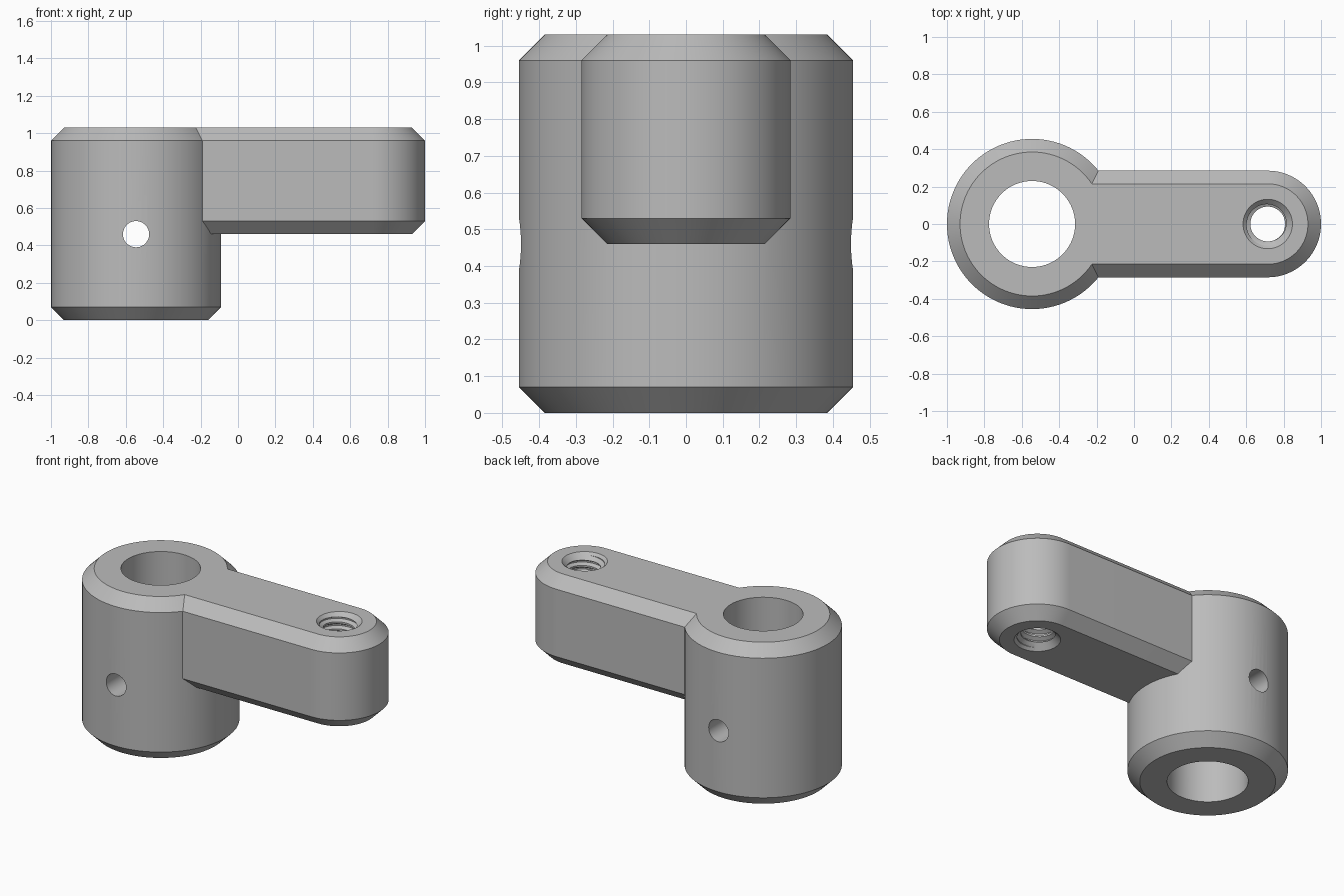
import bpy, bmesh, math

HUB_X, PIN_X = -0.545, 0.715
TOP, ARM_BOTTOM, CHAMFER = 1.03, 0.46, 0.07
SEGMENTS = 96

if "Cube" in bpy.data.objects:
    bpy.data.objects.remove(bpy.data.objects["Cube"])

metal = bpy.data.materials.new("plain_grey")
metal.use_nodes = True
grey = (0.5, 0.5, 0.5, 1)
metal.diffuse_color = grey
metal.node_tree.nodes["Principled BSDF"].inputs["Base Color"].default_value = grey


def finish(name, bm, helper=False):
    bmesh.ops.recalc_face_normals(bm, faces=bm.faces)
    mesh = bpy.data.meshes.new(name)
    bm.to_mesh(mesh)
    bm.free()
    mesh.materials.append(metal)
    obj = bpy.data.objects.new(name, mesh)
    bpy.context.collection.objects.link(obj)
    obj.hide_render = helper
    return obj


def loft(name, outline, levels, helper=False):
    """Skin a closed outline through (radius, z) levels and cap both ends."""
    bm = bmesh.new()
    rings = [[bm.verts.new((x, y, z)) for x, y in outline(r)] for r, z in levels]
    for low, high in zip(rings, rings[1:]):
        for i in range(len(low)):
            bm.faces.new((low[i - 1], low[i], high[i], high[i - 1]))
    bm.faces.new(rings[0])
    bm.faces.new(rings[-1])
    return finish(name, bm, helper)


def circle(cx):
    def outline(r):
        angles = [math.tau * i / SEGMENTS for i in range(SEGMENTS)]
        return [(cx + r * math.cos(a), r * math.sin(a)) for a in angles]
    return outline


def arm_outline(r):
    half = SEGMENTS // 2
    angles = [math.pi * (i / half - 0.5) for i in range(half + 1)]
    nose = [(PIN_X + r * math.cos(a), r * math.sin(a)) for a in angles]
    return [(HUB_X, -r)] + nose + [(HUB_X, r)]


def chamfered(r, bottom):
    return [(r - CHAMFER, bottom), (r, bottom + CHAMFER),
            (r, TOP - CHAMFER), (r - CHAMFER, TOP)]


def thread_cutter(minor, major, pitch, bottom, turns):
    """Closed helical screw body; ends lie outside the arm."""
    n, crest = 48, [minor, minor, major, major]
    steps = [0, 0.25, 0.5, 0.7]
    m = len(crest)
    bm = bmesh.new()
    cols = []
    for i in range(n):
        a = math.tau * i / n
        cols.append([bm.verts.new((PIN_X + crest[k % m] * math.cos(a),
                                   crest[k % m] * math.sin(a),
                                   bottom + pitch * (k // m + steps[k % m] + i / n)))
                     for k in range(m * turns + 1 + (m if i == 0 else 0))])
    # The last column joins the first one a full pitch higher
    cols.append(cols[0][m:])
    for left, right in zip(cols, cols[1:]):
        for k in range(m * turns):
            bm.faces.new((left[k], right[k], right[k + 1], left[k + 1]))
    for row, offset in ((0, -pitch), (m * turns, pitch * (turns + 2))):
        hub = bm.verts.new((PIN_X, 0, bottom + offset))
        rim = [c[row] for c in cols[:n]] + [cols[0][row + k] for k in range(m, 0, -1)]
        for i in range(len(rim)):
            bm.faces.new((rim[i - 1], rim[i], hub))
    return finish("thread_cutter", bm, True)


def combine(target, tool, operation):
    mod = target.modifiers.new(tool.name, "BOOLEAN")
    mod.operation, mod.solver, mod.object = operation, "EXACT", tool
    bpy.context.view_layer.objects.active = target
    bpy.ops.object.modifier_apply(modifier=mod.name)
    bpy.data.objects.remove(tool)


# Hub and arm
body = loft("crank_arm", circle(HUB_X), chamfered(0.455, 0))
combine(body, loft("arm", arm_outline, chamfered(0.285, ARM_BOTTOM)), "UNION")

# Shaft bore
combine(body, loft("bore", circle(HUB_X), [(0.23, -0.1), (0.23, 1.2)], True), "DIFFERENCE")

# Cross hole through both hub walls
cross = loft("cross_hole", circle(0), [(0.07, -0.6), (0.07, 0.6)], True)
cross.rotation_euler.x = math.pi / 2
cross.location = (HUB_X, 0, ARM_BOTTOM)
bpy.context.view_layer.update()
combine(body, cross, "DIFFERENCE")

# Threaded hole with a countersink at each mouth
combine(body, thread_cutter(0.093, 0.116, 0.045, 0.37, 16), "DIFFERENCE")
for face, sign in ((TOP, 1), (ARM_BOTTOM, -1)):
    cone = [(0.085, face - sign * 0.047), (0.142, face + sign * 0.01)]
    combine(body, loft("countersink", circle(PIN_X), cone, True), "DIFFERENCE")

bpy.ops.object.select_all(action="DESELECT")
body.select_set(True)
bpy.context.view_layer.objects.active = body
bpy.ops.object.shade_smooth_by_angle(angle=math.radians(30))
